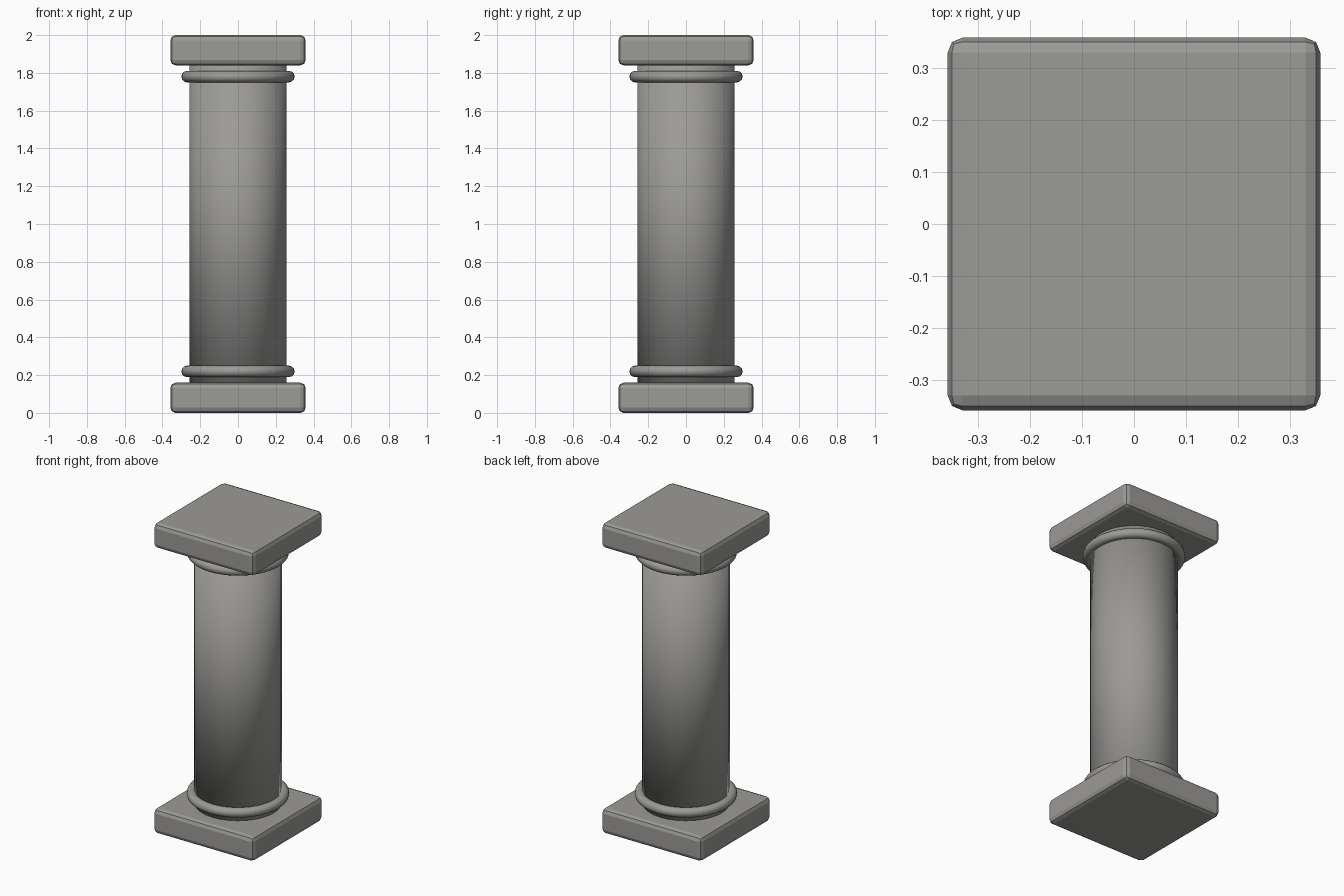
import bpy

cube = bpy.data.objects.get("Cube")
if cube:
    bpy.data.objects.remove(cube, do_unlink=True)

HEIGHT = 2.0
SLAB_SIZE = 0.717
SLAB_HEIGHT = 0.16

stone = bpy.data.materials.new("warm grey stone")
stone.use_nodes = True
colour = (0.33, 0.325, 0.31, 1.0)
stone.diffuse_color = colour
stone.node_tree.nodes["Principled BSDF"].inputs["Base Color"].default_value = colour


def finish(name):
    obj = bpy.context.object
    obj.name = name
    obj.data.materials.append(stone)
    return obj


def slab(name, z):
    """Square block with softly rounded, flat-faceted edges."""
    bpy.ops.mesh.primitive_cube_add(size=1, location=(0, 0, z))
    obj = finish(name)
    for v in obj.data.vertices:
        v.co.x *= SLAB_SIZE
        v.co.y *= SLAB_SIZE
        v.co.z *= SLAB_HEIGHT
    bevel = obj.modifiers.new("rounded edges", "BEVEL")
    bevel.width = 0.028
    bevel.segments = 2


def ring(name, z):
    """Smooth round moulding around the shaft."""
    bpy.ops.mesh.primitive_torus_add(
        major_radius=0.27, minor_radius=0.03,
        major_segments=48, minor_segments=12, location=(0, 0, z))
    finish(name)
    bpy.ops.object.shade_smooth()


# Plinth and capital slabs
slab("base_slab", SLAB_HEIGHT / 2)
slab("top_slab", HEIGHT - SLAB_HEIGHT / 2)

# Ring mouldings
ring("lower_ring", 0.22)
ring("upper_ring", HEIGHT - 0.22)

# Shaft, its ends hidden inside the slabs; smoothed over the rims
bpy.ops.mesh.primitive_cylinder_add(
    vertices=32, radius=0.257, depth=HEIGHT - SLAB_HEIGHT,
    location=(0, 0, HEIGHT / 2))
finish("shaft")
bpy.ops.object.shade_smooth()
